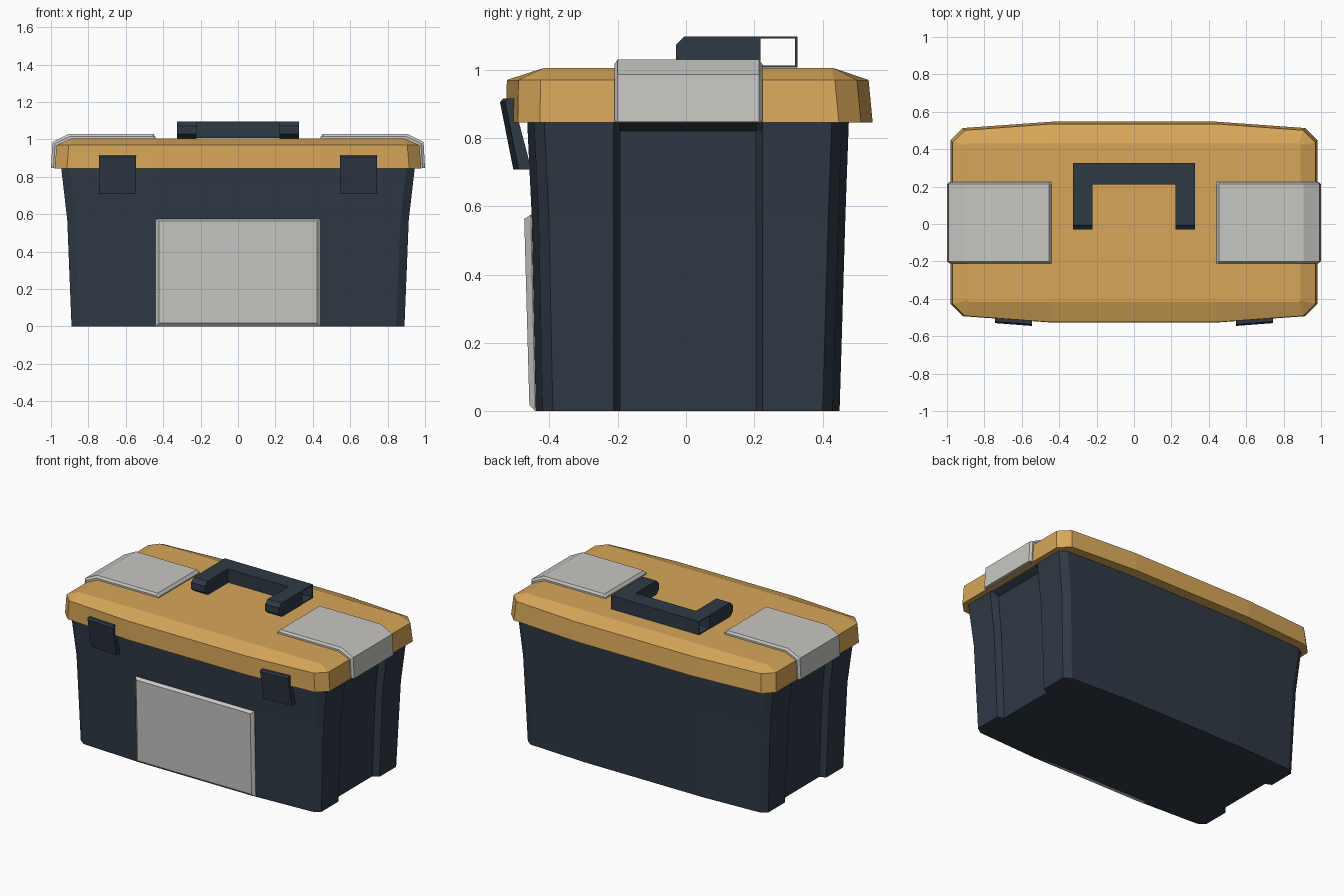
import bpy, bmesh

if "Cube" in bpy.data.objects:
    bpy.data.objects.remove(bpy.data.objects["Cube"])


def material(name, rgb):
    m = bpy.data.materials.new(name)
    m.diffuse_color = (*rgb, 1)
    m.use_nodes = True
    m.node_tree.nodes["Principled BSDF"].inputs["Base Color"].default_value = m.diffuse_color
    return m


NAVY = material("dark navy plastic", (0.028, 0.041, 0.060))
AMBER = material("amber plastic", (0.68, 0.385, 0.10))
GRAY = material("light gray plastic", (0.575, 0.57, 0.545))


def loft(name, rings, mat, caps=True):
    """Skin a list of equal-length vertex rings, closing both ends."""
    bm = bmesh.new()
    vs = [[bm.verts.new(p) for p in r] for r in rings]
    n = len(rings[0])
    for a, b in zip(vs, vs[1:]):
        for i in range(n):
            j = (i + 1) % n
            bm.faces.new((a[i], a[j], b[j], b[i]))
    if caps:
        bm.faces.new(vs[0])
        bm.faces.new(vs[-1])
    bmesh.ops.recalc_face_normals(bm, faces=bm.faces)
    me = bpy.data.meshes.new(name)
    bm.to_mesh(me)
    bm.free()
    me.materials.append(mat)
    ob = bpy.data.objects.new(name, me)
    bpy.context.collection.objects.link(ob)
    return ob


def both_sides(half):
    """Complete a right-hand outline (front to back) with its mirror image."""
    return half + [(-p[0], *p[1:]) for p in reversed(half)]


# Body: bowed front and back, chamfered corners, recessed channel on each end
def body_ring(z, x, yf, yb, depth):
    return both_sides([
        (0.44, yf, z), (x - 0.045, yf + 0.02, z), (x, yf + 0.05, z),
        (x, -0.212, z), (x - depth, -0.193, z),
        (x - depth, 0.205, z), (x, 0.224, z),
        (x, yb - 0.05, z), (x - 0.045, yb - 0.02, z), (0.44, yb, z)])


loft("body", [
    body_ring(0.0, 0.89, -0.44, 0.45, 0.04),
    body_ring(0.57, 0.913, -0.452, 0.467, 0.04),
    body_ring(0.82, 0.942, -0.464, 0.476, 0.045),
    body_ring(0.846, 0.945, -0.465, 0.477, 0.0)], NAVY)


# Lid: bowed rim with sloping shoulders up to a flat rectangular top
def lid_ring(z, x, yf, yb, bow, cx, cy):
    return both_sides([
        (0.44, yf, z), (x - cx, yf + bow, z), (x, yf + bow + cy, z),
        (x, yb - bow - cy, z), (x - cx, yb - bow, z), (0.44, yb, z)])


loft("lid", [
    lid_ring(0.845, 0.98, -0.527, 0.547, 0.034, 0.065, 0.065),
    lid_ring(0.97, 0.97, -0.525, 0.535, 0.034, 0.065, 0.065),
    lid_ring(1.005, 0.89, -0.417, 0.432, 0.0, 0.008, 0.008)], AMBER)


# Corner grips: bent plates wrapping from lid top down each end
def grip_ring(y, o, s):
    return [(s * x, y, z) for x, z in (
        (0.44 + o, 0.99), (0.44 + o * 1.3, 1.03 - o), (0.905 - o * 0.5, 1.03 - o),
        (0.992 - o, 0.986 - o * 0.5), (1.0 - o, 0.848), (0.93, 0.848), (0.88, 0.96))]


for side, s in (("left", -1), ("right", 1)):
    rings = []
    for y, o in ((-0.21, 0.014), (-0.2, 0.0), (0.214, 0.0), (0.224, 0.014)):
        r = grip_ring(y, o, s)
        r[0] = (s * 0.44, y, 0.99)                       # bevelled inner edge
        r[1] = (s * 0.44, y, 1.012)
        r.insert(2, (s * 0.454, y, 1.03 - o))
        rings.append(r)
    loft(side + "_lid_grip", rings, GRAY)

    # Latches: tilted slabs hanging over the lid edge
    def latch_ring(z, outer, inner):
        return [(s * 0.545, outer, z), (s * 0.742, outer + 0.015, z),
                (s * 0.742, inner + 0.015, z), (s * 0.545, inner, z)]
    loft(side + "_latch", [latch_ring(0.708, -0.506, -0.468),
                           latch_ring(0.905, -0.545, -0.52),
                           latch_ring(0.915, -0.536, -0.515)], NAVY)

    # Handle arms: chamfered at the pivot end
    arm = ((0.212, 1.005), (0.0, 1.005), (-0.03, 1.028),
           (-0.03, 1.073), (-0.005, 1.097), (0.212, 1.097))
    loft(side + "_handle_arm",
         [[(s * x, y, z) for y, z in arm] for x in (0.222, 0.325)], NAVY)

# Handle bar: hollow tube with open ends
def rect(x, d):
    return [(x, 0.212 + d, 1.007 + d), (x, 0.326 - d, 1.007 + d),
            (x, 0.326 - d, 1.097 - d), (x, 0.212 + d, 1.097 - d)]


loft("handle_bar", [rect(-0.325, 0), rect(0.325, 0), rect(0.325, 0.006),
                    rect(-0.325, 0.006), rect(-0.325, 0)], NAVY, caps=False)


# Front panel: raised plate with bevelled border, following the body's slope
def panel_ring(x, z0, z1, y0, y1):
    return [(-x, y0, z0), (x, y0, z0), (x, y1, z1), (-x, y1, z1)]


loft("front_panel", [panel_ring(0.44, 0.0, 0.575, -0.42, -0.43),
                     panel_ring(0.44, 0.0, 0.575, -0.442, -0.455),
                     panel_ring(0.422, 0.018, 0.563, -0.459, -0.474)], GRAY)
